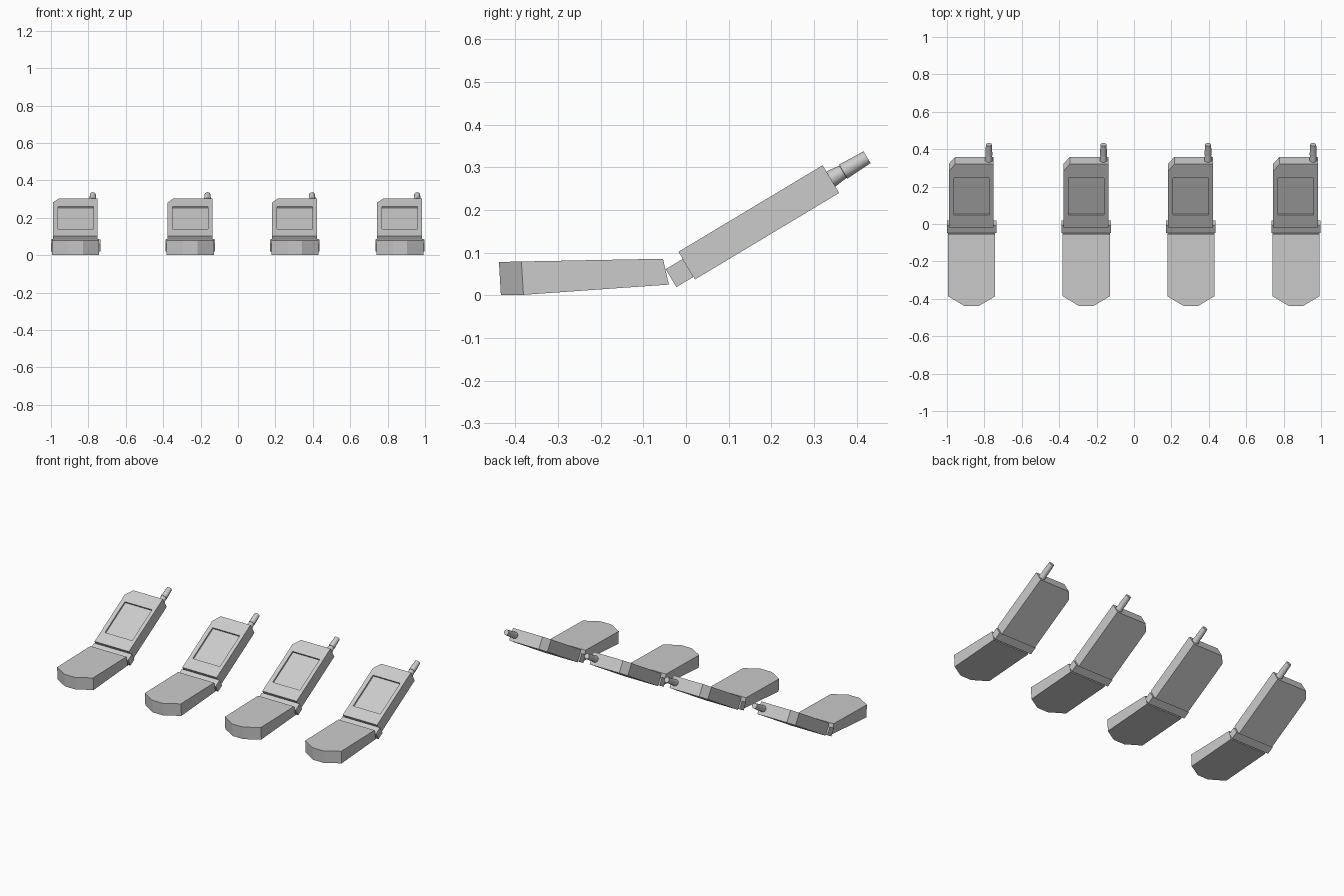
import bpy, bmesh, math
from mathutils import Matrix, Vector

if "Cube" in bpy.data.objects:
    bpy.data.objects.remove(bpy.data.objects["Cube"])

TILT = math.radians(30.95)
# local frame of the tilted lid: y runs up the lid, z is its face normal
LID = Matrix.Translation((0, -0.0175, 0.102)) @ Matrix.Rotation(TILT, 4, 'X')


def loft(name, rings, matrix=Matrix()):
    """Closed solid from matching rings of points, capped at both ends."""
    bm = bmesh.new()
    loops = [[bm.verts.new(matrix @ Vector(p)) for p in ring] for ring in rings]
    n = len(loops[0])
    for a, b in zip(loops, loops[1:]):
        for i in range(n):
            j = (i + 1) % n
            bm.faces.new((a[i], a[j], b[j], b[i]))
    bm.faces.new(loops[0])
    bm.faces.new(loops[-1])
    bmesh.ops.recalc_face_normals(bm, faces=bm.faces)
    mesh = bpy.data.meshes.new(name)
    bm.to_mesh(mesh)
    bm.free()
    ob = bpy.data.objects.new(name, mesh)
    bpy.context.collection.objects.link(ob)
    return ob


def rect(x, y0, y1, z):
    return [(-x, y0, z), (x, y0, z), (x, y1, z), (-x, y1, z)]


# keypad half: slightly wedge-shaped with a faceted front end
W = 0.126
bottom = [(-W, -0.04, 0.025), (-W, -0.381, 0.001), (-0.038, -0.434, 0),
          (0.038, -0.434, 0), (W, -0.381, 0.001), (W, -0.04, 0.025)]
top = [(-W, -0.054, 0.0855), (-W, -0.386, 0.079), (-0.038, -0.4386, 0.078),
       (0.038, -0.4386, 0.078), (W, -0.386, 0.079), (W, -0.054, 0.0855)]
keypad_half = loft("keypad_half", [bottom, top])

# hinge bar
hinge = loft("hinge", [rect(0.132, -0.047, 0, z) for z in (-0.0686, -0.0195)], LID)

# screen half with one clipped corner
outline = [(-0.122, 0), (0.118, 0), (0.118, 0.394), (-0.088, 0.394), (-0.122, 0.35)]
screen_half = loft("screen_half", [[(x, y, z) for x, y in outline]
                                   for z in (-0.0755, 0)], LID)

# screen recess
cutter = loft("screen_cutter", [rect(0.095, 0.076, 0.307, z) for z in (-0.01, 0.03)], LID)
cutter.hide_render = True
mod = screen_half.modifiers.new("recess", 'BOOLEAN')
mod.operation = 'DIFFERENCE'
mod.solver = 'EXACT'
mod.object = cutter
bpy.context.view_layer.objects.active = screen_half
bpy.ops.object.modifier_apply(modifier=mod.name)
bpy.data.objects.remove(cutter)

# stepped antenna
SIDES = 12
profile = [(0.385, 0.021), (0.400, 0.020), (0.427, 0.0165), (0.428, 0.019), (0.493, 0.0160)]
antenna = loft("antenna", [[(0.092 + r * math.cos(2 * math.pi * k / SIDES), s,
                             -0.0375 + r * math.sin(2 * math.pi * k / SIDES))
                            for k in range(SIDES)] for s, r in profile], LID)
bpy.ops.object.select_all(action='DESELECT')
antenna.select_set(True)
bpy.context.view_layer.objects.active = antenna
bpy.ops.object.shade_smooth_by_angle(angle=math.radians(35))

# row of four phones
parts = [keypad_half, hinge, screen_half, antenna]
for i, x in enumerate((-0.868, -0.255, 0.304, 0.866)):
    for part in parts:
        ob = part if i == 0 else part.copy()
        if i:
            bpy.context.collection.objects.link(ob)
        ob.location.x = x
